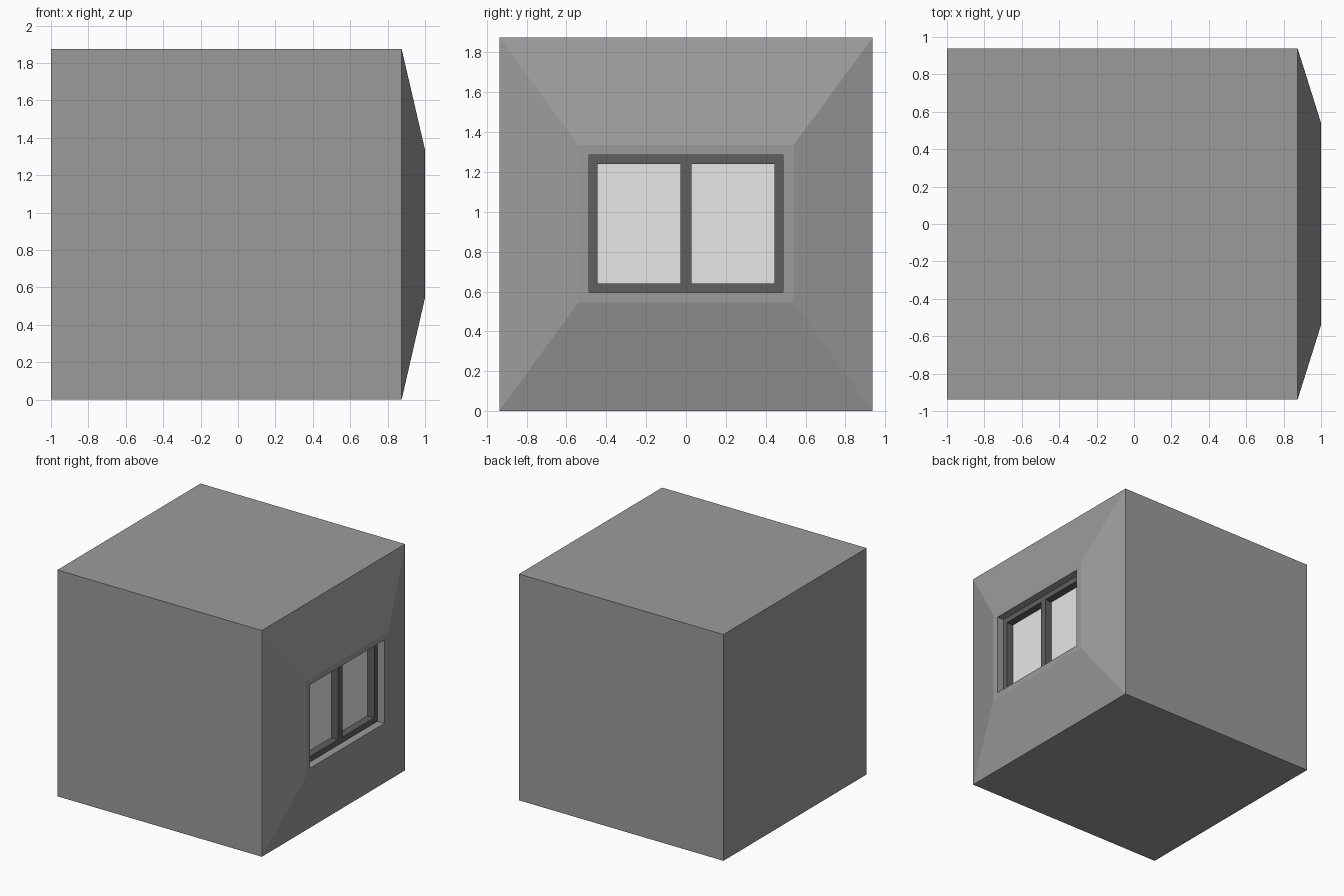
import bpy, bmesh

if "Cube" in bpy.data.objects:
    bpy.data.objects.remove(bpy.data.objects["Cube"])


def material(name, v):
    m = bpy.data.materials.new(name)
    m.diffuse_color = (v, v, v, 1)
    m.use_nodes = True
    m.node_tree.nodes["Principled BSDF"].inputs["Base Color"].default_value = m.diffuse_color
    return m


wall_mat = material("wall grey", 0.33)
frame_mat = material("frame dark grey", 0.115)
glass_mat = material("pale glass", 0.80)


def finish(bm, name, mat):
    me = bpy.data.meshes.new(name)
    bm.to_mesh(me)
    bm.free()
    ob = bpy.data.objects.new(name, me)
    me.materials.append(mat)
    bpy.context.collection.objects.link(ob)
    return ob


def rect(bm, x, y0, y1, z0, z1):
    return [bm.verts.new((x, y, z)) for y, z in ((y0, z0), (y1, z0), (y1, z1), (y0, z1))]


def loft(bm, rings):
    """Join successive rectangles with quads."""
    loops = [rect(bm, *r) for r in rings]
    for a, b in zip(loops, loops[1:]):
        for i in range(4):
            j = (i + 1) % 4
            bm.faces.new((a[i], a[j], b[j], b[i]))
    return loops


S = 0.9375                      # half width of the block
FRONT, GLASS = 0.9375, 0.875    # depth of frame face and of panes
HY, Z0, Z1 = 0.487, 0.595, 1.285

# Block: cube, tapered window side, flat rim, recessed opening
bm = bmesh.new()
loops = loft(bm, [
    (-1, -S, S, 0, 2 * S),
    (GLASS, -S, S, 0, 2 * S),
    (1, -0.54, 0.54, 0.545, 1.335),
    (1, -HY, HY, Z0, Z1),
    (FRONT, -HY, HY, Z0, Z1),
])
bm.faces.new(loops[0][::-1])
finish(bm, "wall_block", wall_mat)

# Window frame: front bars and the inner sides of both pane openings
PZ0, PZ1, PY, M = 0.64, 1.24, 0.445, 0.028
bm = bmesh.new()
for y0, y1, z0, z1 in ((-HY, HY, Z0, PZ0), (-HY, HY, PZ1, Z1),
                       (-HY, -PY, PZ0, PZ1), (PY, HY, PZ0, PZ1),
                       (-M, M, PZ0, PZ1)):
    bm.faces.new(rect(bm, FRONT, y0, y1, z0, z1))
panes = ((-PY, -M), (M, PY))
for y0, y1 in panes:
    loft(bm, [(FRONT, y0, y1, PZ0, PZ1), (GLASS, y0, y1, PZ0, PZ1)])
finish(bm, "window_frame", frame_mat)

# Glass panes
for side, (y0, y1) in zip(("front", "back"), panes):
    bm = bmesh.new()
    bm.faces.new(rect(bm, GLASS, y0, y1, PZ0, PZ1))
    finish(bm, "glass_pane_" + side, glass_mat)
